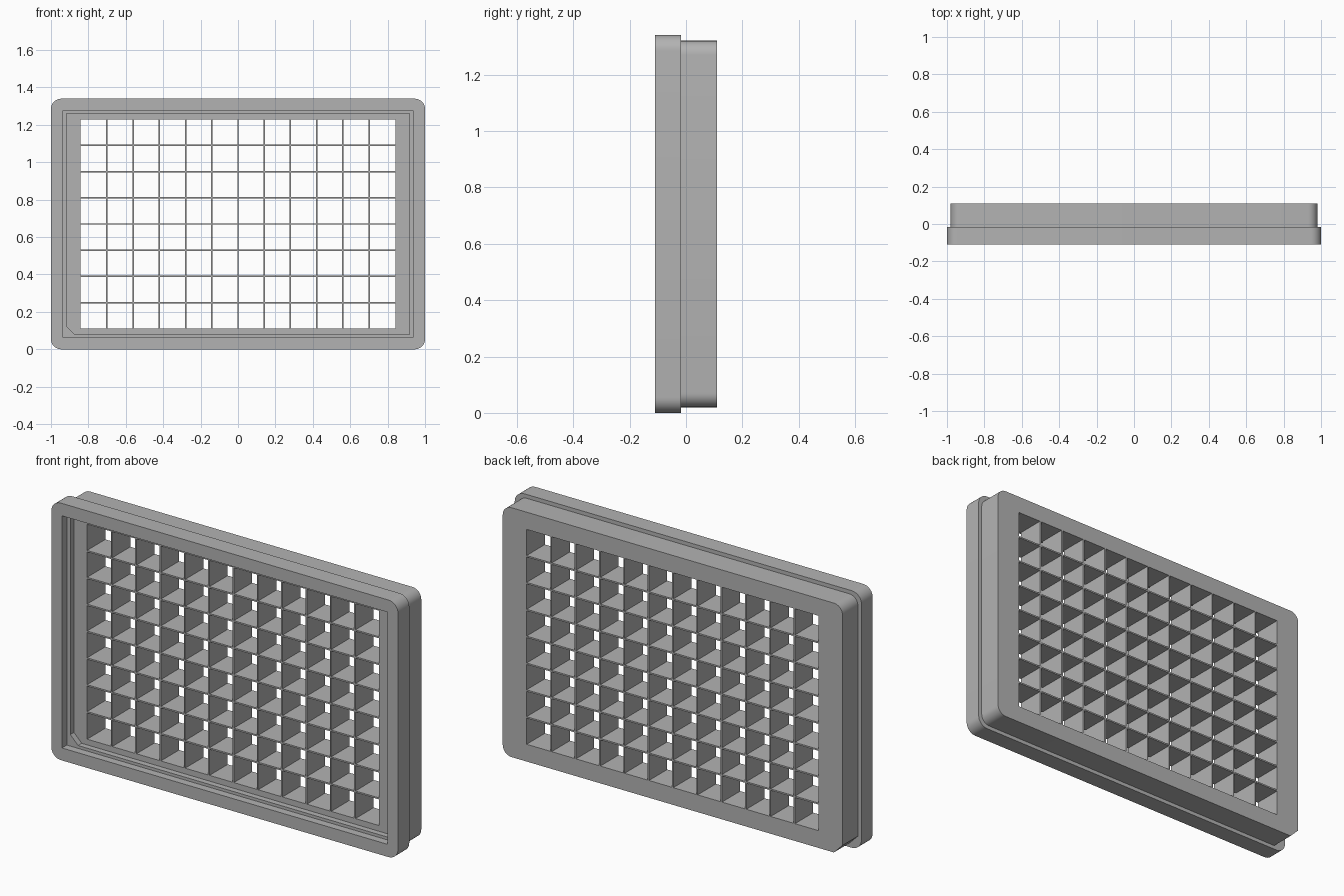
import bpy, bmesh, math

cube = bpy.data.objects.get("Cube")
if cube:
    bpy.data.objects.remove(cube)

grey = bpy.data.materials.new("plate_grey")
grey.use_nodes = True
colour = (0.45, 0.45, 0.45, 1)
grey.diffuse_color = colour
grey.node_tree.nodes["Principled BSDF"].inputs["Base Color"].default_value = colour

MID = 0.67            # height of the plate centre
FLOOR, BACK = -0.04, 0.11
OPEN_X, OPEN_Z = 0.842, 0.56
STEPS = 8             # segments per corner


def finish(bm, name):
    bmesh.ops.remove_doubles(bm, verts=bm.verts, dist=1e-5)
    bmesh.ops.recalc_face_normals(bm, faces=bm.faces)
    mesh = bpy.data.meshes.new(name)
    bm.to_mesh(mesh)
    bm.free()
    mesh.materials.append(grey)
    obj = bpy.data.objects.new(name, mesh)
    bpy.context.collection.objects.link(obj)
    bpy.ops.object.select_all(action='DESELECT')
    obj.select_set(True)
    bpy.context.view_layer.objects.active = obj
    bpy.ops.object.shade_smooth_by_angle(angle=math.radians(30))
    return obj


def outline(hx, hz, radius, key):
    """Rectangle with rounded corners and one straight key cut at lower -x."""
    points = []
    for corner, (sx, sz) in enumerate([(1, 1), (-1, 1), (-1, -1), (1, -1)]):
        r = key if corner == 2 and key else radius
        cx, cz = sx * (hx - r), sz * (hz - r)
        a0 = corner * math.pi / 2
        for i in range(STEPS + 1):
            t = i / STEPS
            if corner == 2 and key:
                points.append((cx - r * (1 - t), cz - r * t))
            else:
                a = a0 + t * math.pi / 2
                points.append((cx + r * math.cos(a), cz + r * math.sin(a)))
    return points


# Frame: one closed sweep of outlines from the back, round the rim, and through the opening
sections = [
    (0.98, 0.65, 0.05, 0.05, BACK),
    (0.98, 0.65, 0.05, 0.05, -0.017),
    (1.0, 0.67, 0.055, 0, -0.017),
    (1.0, 0.67, 0.055, 0, -0.11),
    (0.938, 0.605, 0, 0, -0.11),
    (0.938, 0.605, 0, 0, -0.07),
    (0.918, 0.59, 0, 0.045, -0.07),
    (0.918, 0.59, 0, 0.045, FLOOR),
    (OPEN_X, OPEN_Z, 0, 0, FLOOR),
    (OPEN_X, OPEN_Z, 0, 0, BACK),
]
bm = bmesh.new()
rings = [[bm.verts.new((x, y, MID + z)) for x, z in outline(hx, hz, r, key)]
         for hx, hz, r, key, y in sections]
for k, ring in enumerate(rings):
    after = rings[(k + 1) % len(rings)]
    for i in range(len(ring)):
        j = (i + 1) % len(ring)
        bm.faces.new((ring[i], ring[j], after[j], after[i]))
finish(bm, "plate_frame")


# Dividers: a lattice of thin walls between the open wells
def wall_lines(half, count, thick=0.008):
    lines = [-half]
    for i in range(1, count):
        c = -half + 2 * half * i / count
        lines += [c - thick / 2, c + thick / 2]
    return lines + [half]


xs, zs = wall_lines(OPEN_X, 12), wall_lines(OPEN_Z, 8)
bm = bmesh.new()
grid = [[bm.verts.new((x, FLOOR, MID + z)) for z in zs] for x in xs]
for i in range(len(xs) - 1):
    for j in range(len(zs) - 1):
        if i % 2 or j % 2:
            bm.faces.new((grid[i][j], grid[i + 1][j], grid[i + 1][j + 1], grid[i][j + 1]))
for v in [v for v in bm.verts if not v.link_faces]:
    bm.verts.remove(v)
front = list(bm.faces)
result = bmesh.ops.extrude_face_region(bm, geom=front, use_keep_orig=True)
moved = [g for g in result["geom"] if isinstance(g, bmesh.types.BMVert)]
bmesh.ops.translate(bm, verts=moved, vec=(0, BACK - FLOOR, 0))
finish(bm, "well_dividers")
